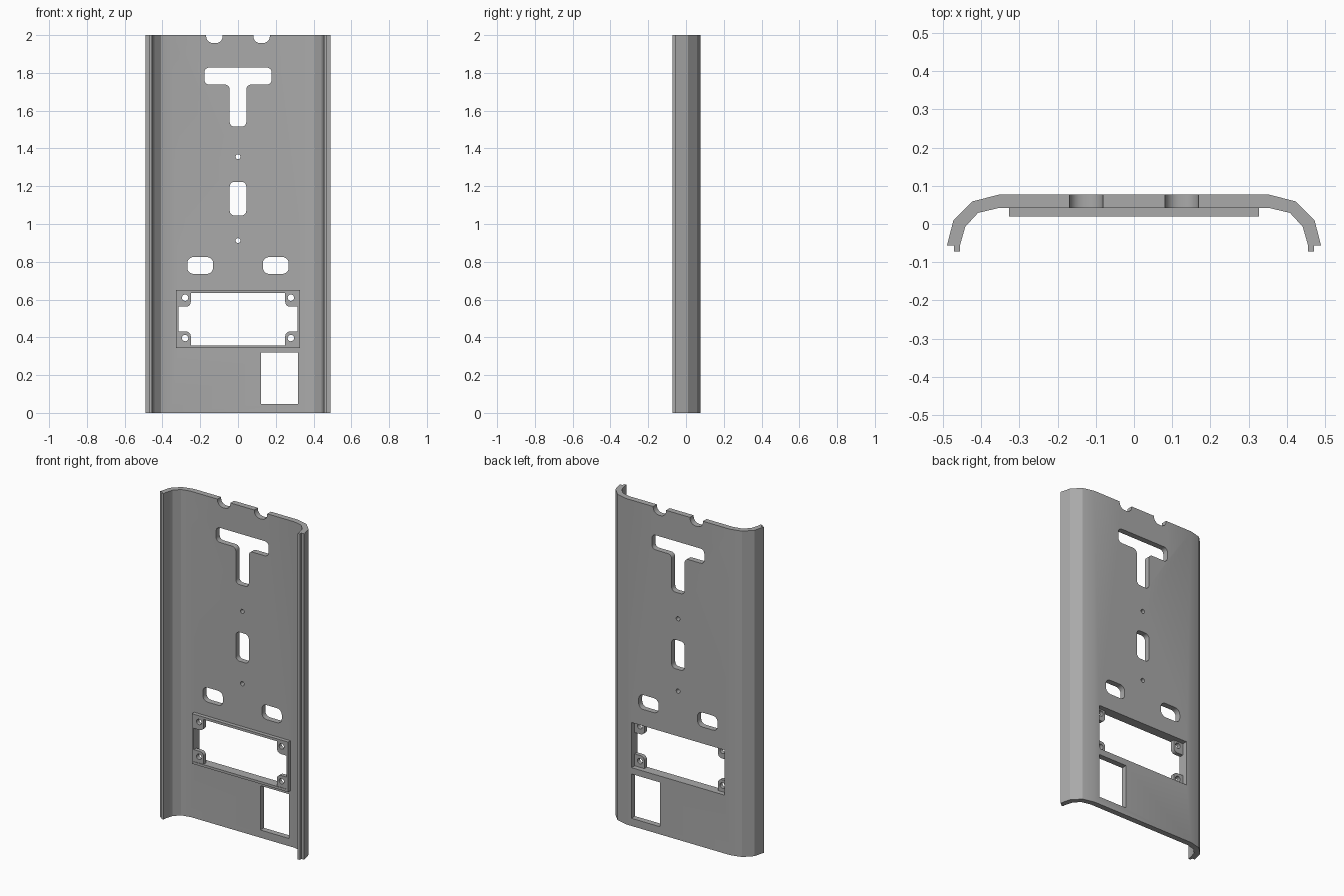
import bpy
import bmesh
import math
from mathutils import Vector

cube = bpy.data.objects.get("Cube")
if cube:
    bpy.data.objects.remove(cube)

grey = bpy.data.materials.new("plain grey")
grey.use_nodes = True
colour = (0.4, 0.4, 0.4, 1)
grey.diffuse_color = colour
grey.node_tree.nodes["Principled BSDF"].inputs["Base Color"].default_value = colour


def rounded(points, radius, steps=5):
    """Fillet every corner of a closed 2D outline."""
    result = []
    for i, p in enumerate(points):
        p = Vector(p)
        a = (Vector(points[i - 1]) - p).normalized()
        b = (Vector(points[(i + 1) % len(points)]) - p).normalized()
        centre = p + (a + b) * radius
        for k in range(steps + 1):
            t = math.pi / 2 * k / steps
            result.append(centre - b * radius * math.cos(t) - a * radius * math.sin(t))
    return result


def rect(x0, x1, z0, z1, radius=0):
    pts = [(x0, z0), (x1, z0), (x1, z1), (x0, z1)]
    return rounded(pts, radius) if radius else pts


def circle(x, z, r, n=16):
    return [(x + r * math.cos(math.tau * i / n), z + r * math.sin(math.tau * i / n))
            for i in range(n)]


def prisms(name, outlines, start, depth, place):
    """One object holding an extruded solid for each outline."""
    bm = bmesh.new()
    for outline in outlines:
        face = bm.faces.new([bm.verts.new(place(u, v, start)) for u, v in outline])
        out = bmesh.ops.extrude_face_region(bm, geom=[face])["geom"]
        shift = Vector(place(0, 0, depth))
        bmesh.ops.translate(bm, vec=shift,
                            verts=[g for g in out if isinstance(g, bmesh.types.BMVert)])
    bmesh.ops.recalc_face_normals(bm, faces=bm.faces)
    mesh = bpy.data.meshes.new(name)
    bm.to_mesh(mesh)
    bm.free()
    mesh.materials.append(grey)
    obj = bpy.data.objects.new(name, mesh)
    bpy.context.collection.objects.link(obj)
    return obj


def upright(u, v, w):
    return (u, w, v)


def flat(u, v, w):
    return (u, v, w)


def cut(obj, outlines):
    """Cut outlines right through an object, front to back."""
    cutter = prisms("cutter", outlines, -0.3, 0.6, upright)
    cutter.hide_render = True
    mod = obj.modifiers.new("openings", "BOOLEAN")
    mod.operation = "DIFFERENCE"
    mod.solver = "EXACT"
    mod.object = cutter
    bpy.ops.object.select_all(action="DESELECT")
    bpy.context.view_layer.objects.active = obj
    obj.select_set(True)
    bpy.ops.object.modifier_apply(modifier=mod.name)
    bpy.data.objects.remove(cutter)


# Shell: curved-edge channel extruded upward
half = [(0.352, 0.077), (0.423, 0.059), (0.472, 0.01), (0.489, -0.056),
        (0.47, -0.056), (0.47, -0.072), (0.455, -0.072), (0.455, -0.056),
        (0.441, -0.007), (0.408, 0.029), (0.353, 0.042)]
profile = half + [(-x, y) for x, y in reversed(half)]
shell = prisms("shell", [profile], 0, 2, flat)

# Openings in the shell
tee = [(-0.178, 1.828), (-0.178, 1.738), (-0.044, 1.738), (-0.044, 1.515),
       (0.044, 1.515), (0.044, 1.738), (0.178, 1.738), (0.178, 1.828)]
openings = [rounded(tee, 0.025),
            rect(-0.044, 0.044, 1.045, 1.223, 0.025),
            circle(0, 1.356, 0.013), circle(0, 0.912, 0.013),
            rect(0.122, 0.317, 0.047, 0.319),
            rect(-0.316, 0.316, 0.358, 0.635)]
for side in (-1, 1):
    x = side * 0.2
    openings.append(rect(x - 0.068, x + 0.068, 0.736, 0.825, 0.032))
    x = side * 0.125
    openings.append(rect(x - 0.044, x + 0.044, 1.957, 2.1, 0.038))
cut(shell, openings)

# Raised frame around the large window
frame = prisms("window_frame", [rect(-0.327, 0.327, 0.343, 0.65)], 0.019, 0.0235, upright)
cut(frame, [rect(-0.316, 0.316, 0.358, 0.635)])

# Screw tabs in the window corners
tabs = []
for sx in (-1, 1):
    for z_corner, sz in ((0.358, 1), (0.635, -1)):
        x0, x1 = sx * 0.318, sx * 0.25
        z0, z1 = z_corner - sz * 0.002, z_corner + sz * 0.073
        arc = [(x1 - sx * -0.025 * (1 - math.cos(t)), z1 - sz * 0.025 * (1 - math.sin(t)))
               for t in (math.pi / 2 * k / 5 for k in range(6))]
        tabs.append([(x0, z0), (x1, z0)] + arc + [(x0, z1)])
screw_tabs = prisms("screw_tabs", tabs, 0.022, 0.025, upright)
cut(screw_tabs, [circle(sx * 0.28, z, 0.017) for sx in (-1, 1) for z in (0.396, 0.61)])

# Soft shading on the rounded edges
for obj in (shell, frame, screw_tabs):
    bpy.ops.object.select_all(action="DESELECT")
    bpy.context.view_layer.objects.active = obj
    obj.select_set(True)
    bpy.ops.object.shade_smooth_by_angle(angle=math.radians(25))
